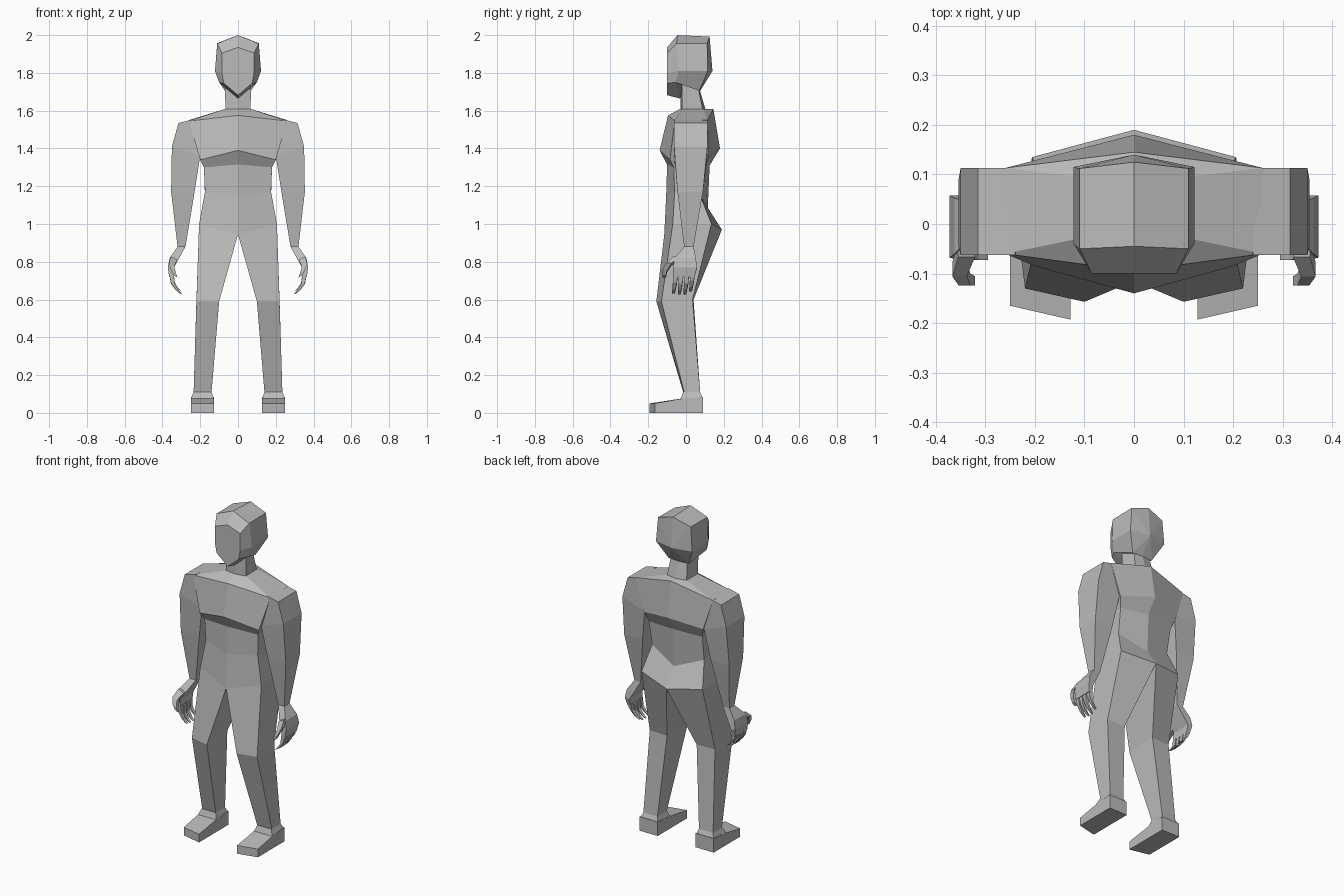
import bpy, bmesh
from mathutils import Vector

cube = bpy.data.objects.get("Cube")
if cube:
    bpy.data.objects.remove(cube, do_unlink=True)

grey = bpy.data.materials.new("plain grey")
grey.use_nodes = True
COLOUR = (0.5, 0.5, 0.5, 1)
grey.diffuse_color = COLOUR
grey.node_tree.nodes["Principled BSDF"].inputs["Base Color"].default_value = COLOUR


def loft(bm, rings, closed=True, caps=(True, True)):
    """Skin a list of equal-length point rings; returns the vertex rings."""
    rows = [[bm.verts.new(p) for p in ring] for ring in rings]
    n = len(rows[0])
    for a, b in zip(rows, rows[1:]):
        for i in range(n if closed else n - 1):
            j = (i + 1) % n
            bm.faces.new((a[i], a[j], b[j], b[i]))
    for cap, row in zip(caps, (rows[0], rows[-1])):
        if cap:
            bm.faces.new(row)
    return rows


def finish(bm, name):
    """Weld, orient, and mirror a left half into a whole part."""
    bmesh.ops.remove_doubles(bm, verts=bm.verts, dist=0.0005)
    bmesh.ops.recalc_face_normals(bm, faces=bm.faces)
    mesh = bpy.data.meshes.new(name)
    bm.to_mesh(mesh)
    bm.free()
    mesh.materials.append(grey)
    obj = bpy.data.objects.new(name, mesh)
    bpy.context.collection.objects.link(obj)
    mirror = obj.modifiers.new("mirror", 'MIRROR')
    mirror.use_clip = True
    return obj


def box_ring(x0, x1, y0, y1, z0, z1):
    """Limb section: inner edge at x0/z0, outer edge at x1/z1."""
    return [(x0, y0, z0), (x0, y1, z0), (x1, y1, z1), (x1, y0, z1)]


# Torso and legs: half rings run front centre, front side, back side, back centre
hip = [(0, -.115, .945), (.206, -.07, 1.0), (.206, .135, 1.0), (0, .19, .97)]
torso = [
    [(0, -.03, 1.61), (.065, -.02, 1.61), (.065, .09, 1.61), (0, .10, 1.61)],
    [(0, -.095, 1.575), (.26, -.06, 1.545), (.26, .113, 1.55), (0, .145, 1.61)],
    [(0, -.14, 1.39), (.20, -.085, 1.34), (.20, .12, 1.36), (0, .18, 1.40)],
    [(0, -.10, 1.315), (.18, -.065, 1.30), (.18, .10, 1.30), (0, .125, 1.31)],
    [(0, -.105, 1.15), (.175, -.06, 1.17), (.175, .075, 1.15), (0, .115, 1.08)],
    hip]
leg = [
    hip,
    [(.10, -.157, .59), (.22, -.13, .59), (.22, .035, .60), (.10, .04, .60)],
    [(.14, -.015, .11), (.235, -.01, .11), (.235, .075, .11), (.14, .075, .11)]]
bm = bmesh.new()
loft(bm, torso, closed=False, caps=(False, False))
loft(bm, leg, caps=(False, True))
finish(bm, "torso_and_legs")

# Feet: ankle cuff over a wedge that slopes to an angled toe
bm = bmesh.new()
foot = []
for y_in, y_out, top in ((.09, .09, .085), (-.03, -.025, .075), (-.193, -.165, .05)):
    foot.append([(.128, y_in, 0), (.25, y_out, 0), (.25, y_out, top), (.128, y_in, top)])
loft(bm, foot)
loft(bm, [box_ring(.14, .235, -.015, .075, .11, .11),
          box_ring(.128, .25, -.028, .09, .075, .075)])
finish(bm, "feet")

# Neck
bm = bmesh.new()
loft(bm, [[(0, -.03, 1.60), (.066, -.02, 1.60), (.066, .09, 1.60), (0, .105, 1.60)],
          [(0, -.03, 1.74), (.07, -.02, 1.74), (.055, .065, 1.72), (0, .07, 1.72)]],
     closed=False, caps=(False, False))
finish(bm, "neck")

# Head: half outlines run crown to chin, from the flat face to the back
head = [
    [(0, -.10, 1.935), (.085, -.10, 1.905), (.085, -.10, 1.80), (.075, -.10, 1.745), (0, -.10, 1.682)],
    [(0, -.045, 2.0), (.11, -.05, 1.955), (.122, -.04, 1.81), (.10, -.055, 1.75), (0, -.035, 1.665)],
    [(0, .125, 1.992), (.11, .112, 1.957), (.122, .115, 1.81), (.068, .07, 1.705), (0, .075, 1.705)]]
bm = bmesh.new()
rows = loft(bm, head, closed=False, caps=(True, False))
nape = bm.verts.new((0, .14, 1.81))
for a, b in zip(rows[-1], rows[-1][1:]):
    bm.faces.new((a, b, nape))
finish(bm, "head")

# Arms: shoulder, upper arm, elbow, wrist
bm = bmesh.new()
loft(bm, [box_ring(.24, .315, -.063, .113, 1.553, 1.535),
          box_ring(.20, .35, -.063, .113, 1.36, 1.41),
          box_ring(.23, .354, -.045, .09, 1.17, 1.17),
          box_ring(.278, .32, -.01, .04, .88, .88)])
finish(bm, "arms")


# Hands: palm, four curled fingers and a thumb
def digit(bm, path, width):
    """Square tube, tapering to the tip, along a path."""
    rings = []
    for i, p in enumerate(path):
        r = width * (1 - .15 * i)
        x, y, z = p
        rings.append([(x - r, y - r, z - r * .5), (x - r, y + r, z - r * .5),
                      (x + r, y + r, z + r * .5), (x + r, y - r, z + r * .5)])
    loft(bm, rings)


bm = bmesh.new()
loft(bm, [box_ring(.278, .32, -.01, .04, .88, .88),
          box_ring(.322, .362, -.06, .052, .80, .82),
          box_ring(.342, .372, -.068, .058, .765, .77),
          box_ring(.34, .364, -.07, .045, .72, .72)])
for k in range(4):
    y = -.056 + k * .03
    drop = (0, .006, .004, -.01)[k]
    digit(bm, [(.352, y, .735), (.345, y - .003, .685 - drop),
               (.322, y - .008, .652 - drop), (.302, y - .01, .635 - drop)], .0125)
digit(bm, [(.338, -.05, .82), (.352, -.092, .785),
           (.342, -.112, .75), (.33, -.115, .722)], .017)
finish(bm, "hands")
